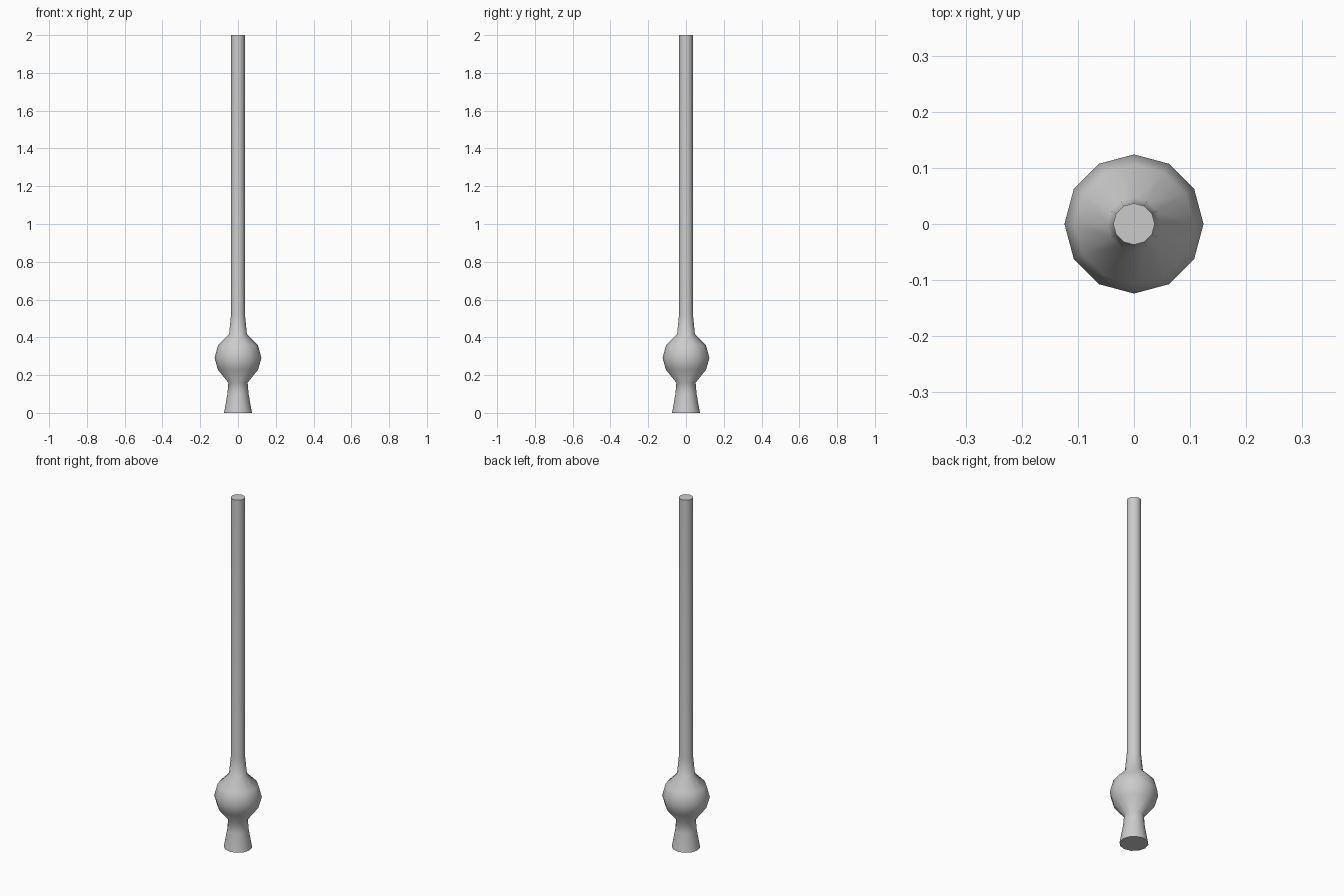
import bpy, bmesh, math

if "Cube" in bpy.data.objects:
    bpy.data.objects.remove(bpy.data.objects["Cube"])

SIDES = 12


def lathe(name, profile):
    """Revolve (radius, height) points round z and cap both ends."""
    bm = bmesh.new()
    rings = []
    for r, z in profile:
        rings.append([bm.verts.new((r * math.cos(math.tau * i / SIDES),
                                    r * math.sin(math.tau * i / SIDES), z))
                      for i in range(SIDES)])
    for low, high in zip(rings, rings[1:]):
        for i in range(SIDES):
            j = (i + 1) % SIDES
            bm.faces.new((low[i], low[j], high[j], high[i]))
    bm.faces.new(rings[0][::-1])
    bm.faces.new(rings[-1])
    mesh = bpy.data.meshes.new(name)
    bm.to_mesh(mesh)
    bm.free()
    obj = bpy.data.objects.new(name, mesh)
    bpy.context.collection.objects.link(obj)
    bpy.context.view_layer.objects.active = obj
    obj.select_set(True)
    bpy.ops.object.shade_smooth_by_angle(angle=math.radians(60))
    obj.select_set(False)
    return obj


# One continuous turned piece: flared foot, ball, neck and long rod
lathe("turned_pole", [
    (0.074, 0.0), (0.056, 0.10), (0.051, 0.16),
    (0.106, 0.228), (0.124, 0.29), (0.106, 0.357),
    (0.047, 0.417), (0.037, 0.52), (0.037, 2.0),
])
